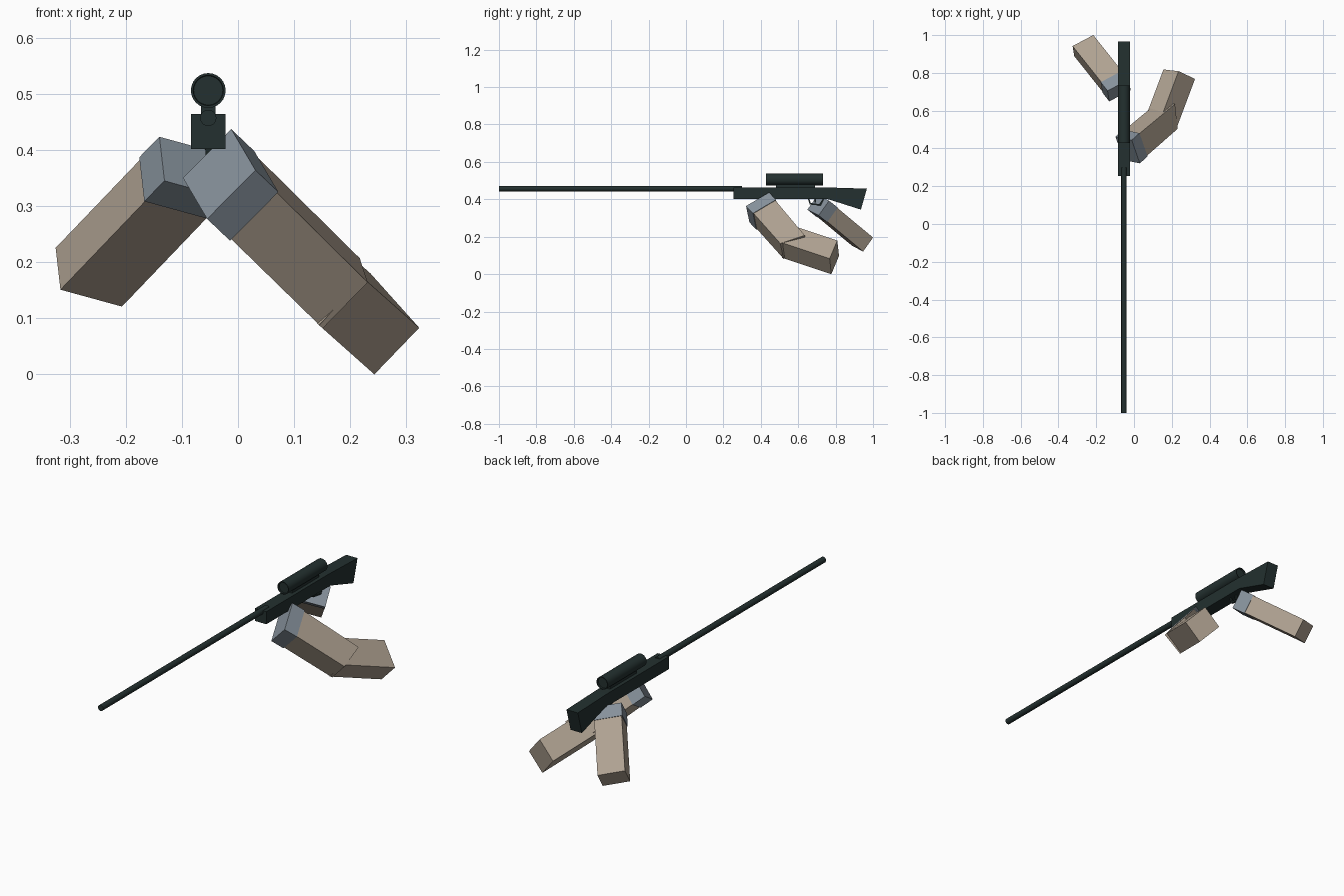
import bpy, bmesh, math
from mathutils import Vector as V

if "Cube" in bpy.data.objects:
    bpy.data.objects.remove(bpy.data.objects["Cube"])

def material(name, rgb):
    m = bpy.data.materials.new(name)
    m.diffuse_color = (*rgb, 1)
    m.use_nodes = True
    m.node_tree.nodes["Principled BSDF"].inputs["Base Color"].default_value = m.diffuse_color
    return m

GUN = material("dark gunmetal", (0.017, 0.030, 0.029))
GLOVE = material("blue grey glove", (0.24, 0.285, 0.33))
SLEEVE = material("tan sleeve", (0.43, 0.36, 0.285))
GX = -0.053  # rifle centre line

def finish(bm, name, mat):
    bmesh.ops.recalc_face_normals(bm, faces=bm.faces)
    me = bpy.data.meshes.new(name)
    bm.to_mesh(me)
    bm.free()
    me.materials.append(mat)
    ob = bpy.data.objects.new(name, me)
    bpy.context.collection.objects.link(ob)
    return ob

def loft(name, mat, rings):
    """Closed solid through rings of points."""
    bm = bmesh.new()
    rs = [[bm.verts.new(p) for p in r] for r in rings]
    n = len(rs[0])
    for r0, r1 in zip(rs, rs[1:]):
        for i in range(n):
            j = (i + 1) % n
            bm.faces.new((r0[i], r0[j], r1[j], r1[i]))
    bm.faces.new(rs[0])
    bm.faces.new(rs[-1])
    return finish(bm, name, mat)

def quad(corner, a, b):
    c, a, b = V(corner), V(a), V(b)
    return [c, c + a, c + a + b, c + b]

def plate(name, profile, width):
    """Side profile (y, z) extruded across x."""
    loft(name, GUN, [[(GX + s * width / 2, y, z) for y, z in profile] for s in (-1, 1)])

def tube(name, z, stations, sides=24):
    """Round part along y from (y, radius) stations."""
    ang = [2 * math.pi * i / sides for i in range(sides)]
    ob = loft(name, GUN, [[(GX + r * math.cos(t), y, z + r * math.sin(t)) for t in ang]
                          for y, r in stations])
    bpy.context.view_layer.objects.active = ob
    ob.select_set(True)
    bpy.ops.object.shade_smooth_by_angle(angle=math.radians(35))
    ob.select_set(False)

# Rifle
plate("receiver_and_stock", [(0.253, 0.402), (0.253, 0.464), (0.735, 0.464),
                             (0.967, 0.457), (0.935, 0.345), (0.755, 0.402)], 0.062)
tube("barrel", 0.457, [(-1.0, 0.0145), (0.30, 0.0145)])
tube("scope", 0.506, [(0.436, 0.026), (0.428, 0.027), (0.428, 0.031),
                      (0.732, 0.031), (0.732, 0.027), (0.724, 0.026)])
plate("scope_mount", [(0.48, 0.46), (0.48, 0.482), (0.69, 0.482), (0.69, 0.46)], 0.026)
plate("trigger_guard", [(0.65, 0.405), (0.662, 0.372), (0.72, 0.366), (0.74, 0.405),
                        (0.731, 0.405), (0.715, 0.374), (0.667, 0.38), (0.659, 0.405)], 0.010)
plate("trigger", [(0.685, 0.405), (0.697, 0.405), (0.694, 0.383), (0.688, 0.383)], 0.008)

# Supporting arm: glove, forearm and upper arm
a, b, c = V((-.086, .018, -.087)), V((.043, -.123, -.073)), V((.041, .037, -.039))
p0 = V((-.012, .444, .437))
loft("support_hand", GLOVE, [quad(p0, a, b), quad(p0 + c, a, b)])
f0 = p0 + c + 0.025 * (a + b) - 0.1 * c
loft("support_forearm", SLEEVE, [quad(f0, a * .95, b * .95),
     quad((.217, .635, .207), (-.08, .018, -.082), (.014, -.131, -.043))])
a2, b2 = V((-.08, .009, -.083)), V((.087, -.041, -.097))
loft("support_upper_arm", SLEEVE, [quad((.137, .545, .268), a2, b2),
                                   quad((.236, .809, .180), a2, b2)])

# Trigger arm: glove and forearm
p, q, c = V((.009, -.056, -.0785)), V((.113, .06, -.031)), V((-.036, .046, -.0365))
h0 = V((-.140, .705, .4234))
loft("trigger_hand", GLOVE, [quad(h0, p, q), quad(h0 + c, p, q)])
p, q = p * .95, q * .97
loft("trigger_forearm", SLEEVE, [quad(h0 + c * .9 + (p + q) * .025, p, q),
                                 quad((-.325, .942, .2255), p, q)])
